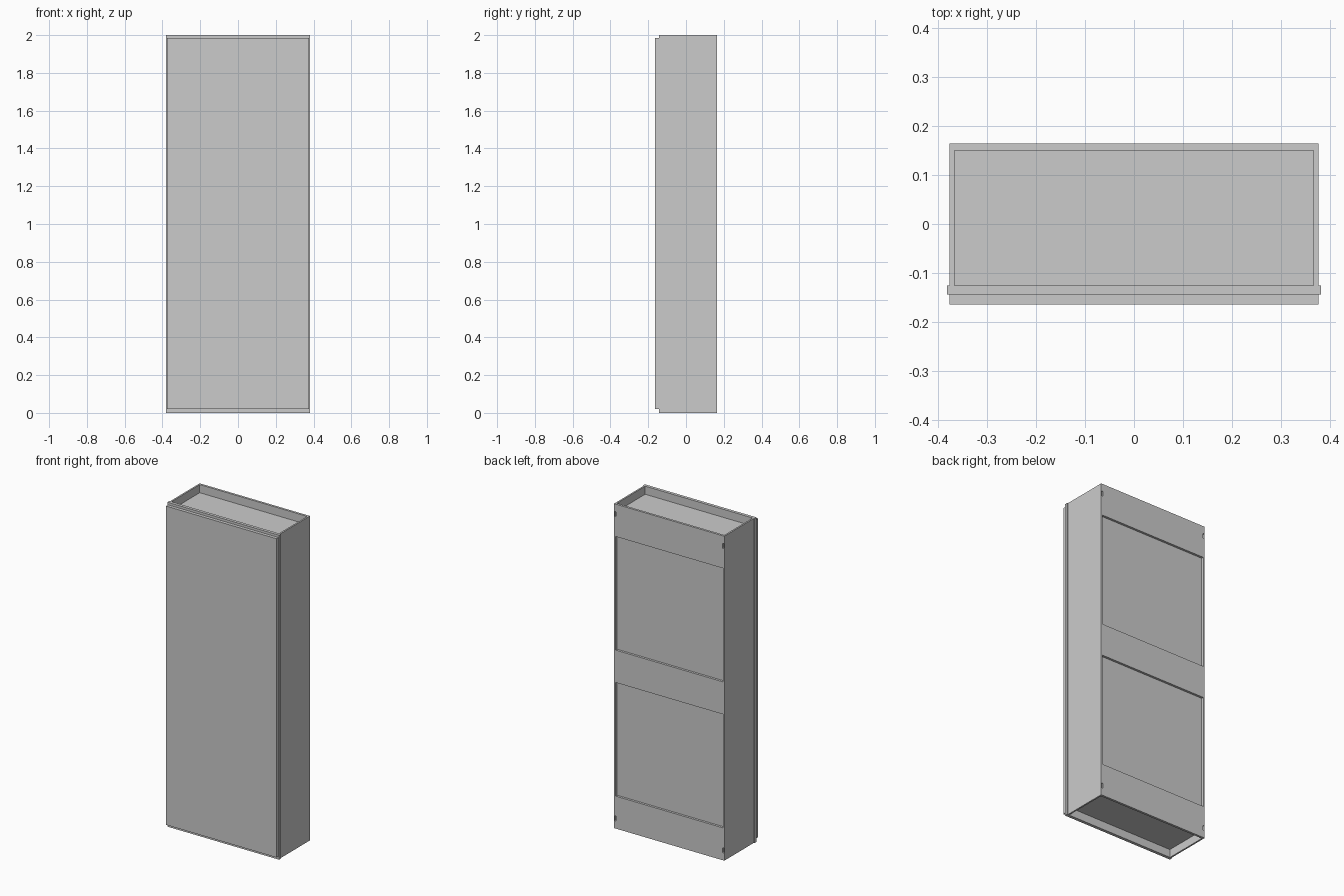
import bpy, bmesh
from mathutils import Vector

if "Cube" in bpy.data.objects:
    bpy.data.objects.remove(bpy.data.objects["Cube"])


def box(name, lo, hi):
    """Axis-aligned board between two corners."""
    lo, hi = Vector(lo), Vector(hi)
    bm = bmesh.new()
    bmesh.ops.create_cube(bm, size=1)
    for v in bm.verts:
        v.co = (lo + hi) / 2 + v.co * (hi - lo)
    me = bpy.data.meshes.new(name)
    bm.to_mesh(me)
    bm.free()
    ob = bpy.data.objects.new(name, me)
    bpy.context.collection.objects.link(ob)
    return ob


def cut(ob, cutter):
    m = ob.modifiers.new("pocket", 'BOOLEAN')
    m.operation = 'DIFFERENCE'
    m.solver = 'EXACT'
    m.object = cutter


W, WI, WF = 0.376, 0.366, 0.381     # outer side, inner side, face frame half widths
BACK, BI = 0.164, 0.150             # rear face, inner face of rear rails
FB, FF, DF = -0.125, -0.144, -0.164  # frame back, frame front, door front

# Carcass sides
sides = [box("side_left", (-W, FB, 0), (-WI, BACK, 2)),
         box("side_right", (WI, FB, 0), (W, BACK, 2))]

# Recessed top and bottom boards
box("top_board", (-WI, FB, 1.935), (WI, BI, 1.95))
box("bottom_board", (-WI, FB, 0.05), (WI, BI, 0.065))

# Thin back panel and the three rear rails
box("back_panel", (-WI, 0.142, 0.065), (WI, BI, 1.935))
rails = [box("rear_rail_" + n, (-WI, BI, a), (WI, BACK, b))
         for n, a, b in (("bottom", 0, 0.2), ("middle", 0.9, 1.1), ("top", 1.8, 2))]

# Face frame, slightly wider than the carcass
for n, s in (("left", -1), ("right", 1)):
    x = sorted((s * WF, s * 0.33))
    box("frame_stile_" + n, (x[0], FF, 0), (x[1], FB, 2))
box("frame_rail_bottom", (-0.33, FF, 0), (0.33, FB, 0.07))
box("frame_rail_top", (-0.33, FF, 1.93), (0.33, FB, 2))

# Full-height door
box("door", (-W, DF, 0.02), (W, FF, 1.985))

# Small hanging pockets at the rear corners
for i, s in enumerate((-1, 1)):
    for z, rail in ((0.062, rails[0]), (1.938, rails[2])):
        x = sorted((s * 0.363, s * 0.373))
        c = box("pocket_cutter", (x[0], BACK - 0.01, z - 0.015), (x[1], BACK + 0.02, z + 0.015))
        c.hide_render = True
        c.hide_viewport = False
        c.display_type = 'WIRE'
        cut(sides[i], c)
        cut(rail, c)
